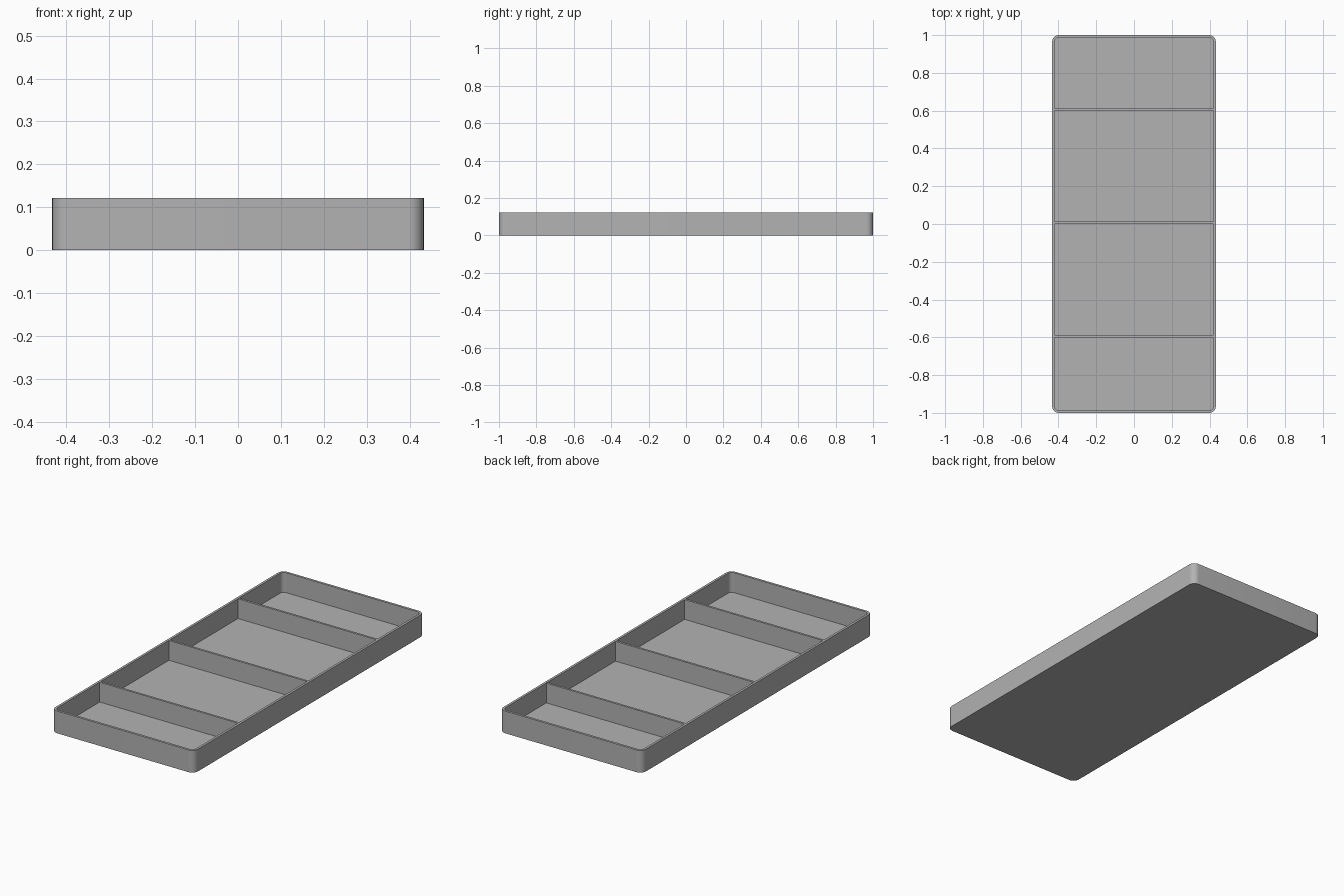
import bpy
import bmesh
import math

HALF_X, HALF_Y, HEIGHT = 0.433, 1.0, 0.122
WALL, FLOOR, RADIUS = 0.013, 0.013, 0.035

old = bpy.data.objects.get("Cube")
if old:
    bpy.data.objects.remove(old, do_unlink=True)

grey = bpy.data.materials.new("plain grey")
grey.use_nodes = True
colour = (0.45, 0.45, 0.45, 1)
grey.diffuse_color = colour
grey.node_tree.nodes["Principled BSDF"].inputs["Base Color"].default_value = colour


def rounded_outline(hx, hy, radius, steps=10):
    """Counter-clockwise rounded rectangle."""
    points = []
    for i, (sx, sy) in enumerate([(1, 1), (-1, 1), (-1, -1), (1, -1)]):
        for s in range(steps + 1):
            a = math.radians(90) * (i + s / steps)
            points.append((sx * (hx - radius) + radius * math.cos(a),
                           sy * (hy - radius) + radius * math.sin(a)))
    return points


def finish(name, bm):
    bmesh.ops.recalc_face_normals(bm, faces=bm.faces)
    mesh = bpy.data.meshes.new(name)
    bm.to_mesh(mesh)
    bm.free()
    mesh.materials.append(grey)
    obj = bpy.data.objects.new(name, mesh)
    bpy.context.collection.objects.link(obj)
    return obj


# Tray shell: outer wall, rim, inner wall and floor as a stack of loops
bm = bmesh.new()
outer = rounded_outline(HALF_X, HALF_Y, RADIUS)
inner = rounded_outline(HALF_X - WALL, HALF_Y - WALL, RADIUS - WALL)
loops = [[bm.verts.new((x, y, z)) for x, y in outline]
         for outline, z in [(outer, 0), (outer, HEIGHT), (inner, HEIGHT), (inner, FLOOR)]]
for low, high in zip(loops, loops[1:]):
    for i in range(len(low)):
        j = (i + 1) % len(low)
        bm.faces.new((low[i], low[j], high[j], high[i]))
bm.faces.new(loops[0][::-1])
bm.faces.new(loops[-1])
tray = finish("tray_shell", bm)
bpy.context.view_layer.objects.active = tray
tray.select_set(True)
bpy.ops.object.shade_smooth_by_angle(angle=math.radians(30))
tray.select_set(False)

# Cross dividers between the four compartments
for name, y in [("front_divider", -0.594), ("middle_divider", 0.006), ("back_divider", 0.606)]:
    bm = bmesh.new()
    bmesh.ops.create_cube(bm, size=1)
    bottom, top = FLOOR - 0.003, HEIGHT - 0.0005
    for v in bm.verts:
        v.co.x *= 2 * (HALF_X - WALL) + 0.004
        v.co.y = v.co.y * 0.012 + y
        v.co.z = bottom + (v.co.z + 0.5) * (top - bottom)
    finish(name, bm)
